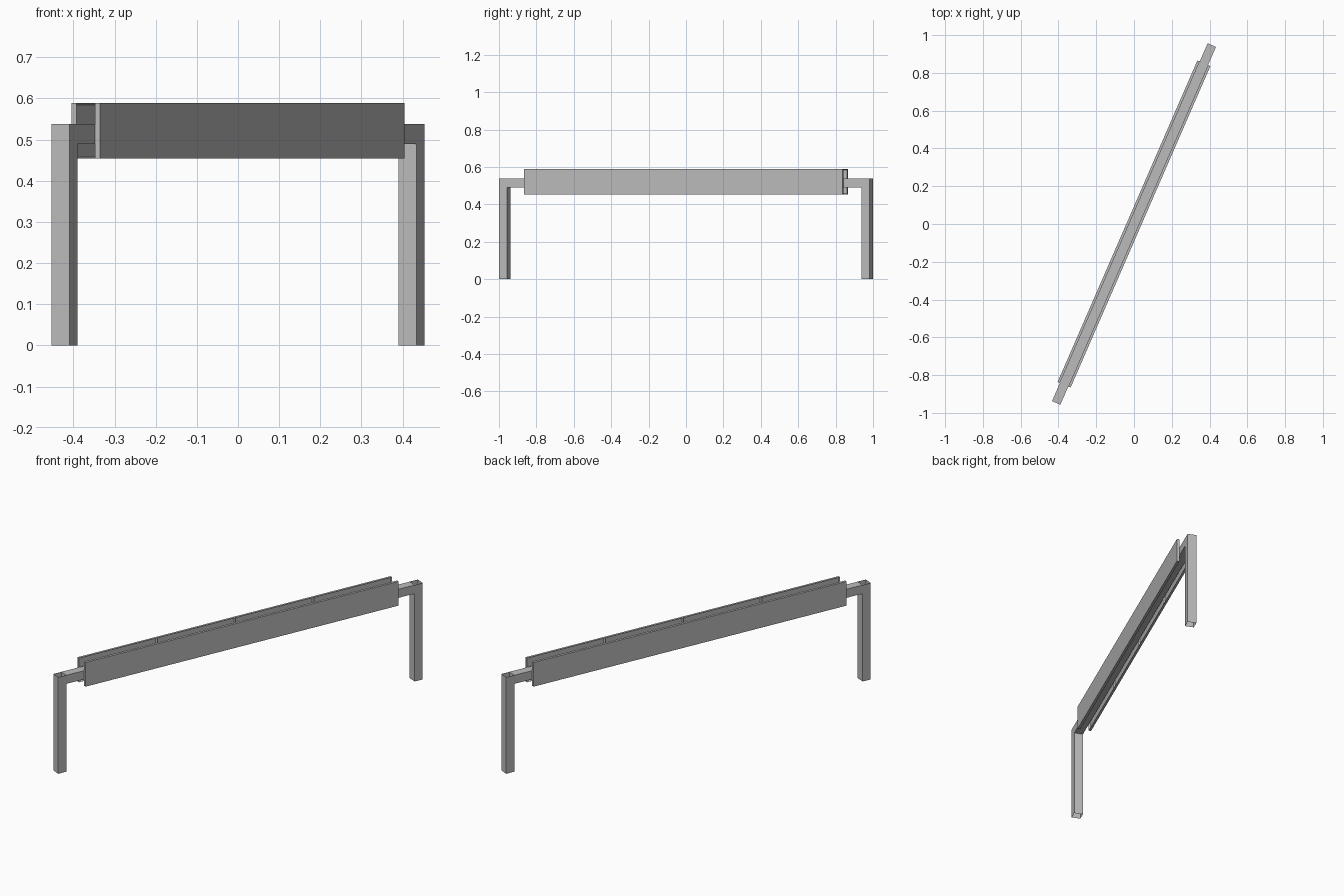
import bpy
import bmesh
import math
from mathutils import Matrix, Vector

cube = bpy.data.objects.get("Cube")
if cube:
    bpy.data.objects.remove(cube, do_unlink=True)

HALF_LENGTH = 1.081    # half of the whole barrier, along its own axis
TUBE = 0.048           # square tube width
TOP = 0.538            # top of the frame
PANEL_HALF = 0.928
PANEL_LOW, PANEL_HIGH = 0.454, 0.589
PANEL_THICK = 0.0135
TURN = Matrix.Rotation(math.radians(66.5), 4, "Z")

grey = bpy.data.materials.new("plain_grey")
grey.use_nodes = True
grey.diffuse_color = (0.5, 0.5, 0.5, 1)
grey.node_tree.nodes["Principled BSDF"].inputs["Base Color"].default_value = grey.diffuse_color


def box(low, high):
    """Return a bmesh box between two corners."""
    low, high = Vector(low), Vector(high)
    bm = bmesh.new()
    bmesh.ops.create_cube(bm, size=1)
    bmesh.ops.scale(bm, vec=high - low, verts=bm.verts)
    bmesh.ops.translate(bm, vec=(low + high) / 2, verts=bm.verts)
    return bm


def open_ends(bm, axis):
    """Remove the two caps across an axis, leaving a tube."""
    bm.normal_update()
    caps = [f for f in bm.faces if abs(f.normal[axis]) > 0.9]
    bmesh.ops.delete(bm, geom=caps, context="FACES")


def finish(name, bm, spin=0):
    """Turn the part into its place and make an object of it."""
    bm.transform(TURN @ Matrix.Rotation(spin, 4, "Z"))
    mesh = bpy.data.meshes.new(name)
    bm.to_mesh(mesh)
    bm.free()
    mesh.materials.append(grey)
    obj = bpy.data.objects.new(name, mesh)
    bpy.context.collection.objects.link(obj)


# Horizontal beam between the legs
inner = HALF_LENGTH - TUBE
beam = box((-inner, -TUBE / 2, TOP - TUBE), (inner, TUBE / 2, TOP))
open_ends(beam, 0)
finish("beam", beam)

for side, spin in (("front", math.pi), ("back", 0)):
    # Upright leg, an open square tube
    leg = box((inner, -TUBE / 2, 0), (HALF_LENGTH, TUBE / 2, TOP))
    open_ends(leg, 2)
    finish(side + "_leg", leg, spin)

for side, spin in (("right", 0), ("left", math.pi)):
    # Board with four recessed bays on its inner face
    panel = box((-PANEL_HALF, TUBE / 2, PANEL_LOW),
                (PANEL_HALF, TUBE / 2 + PANEL_THICK, PANEL_HIGH))
    for step in (-1, 0, 1):
        bmesh.ops.bisect_plane(
            panel, geom=panel.verts[:] + panel.edges[:] + panel.faces[:],
            plane_co=(step * PANEL_HALF / 2, 0, 0), plane_no=(1, 0, 0))
    panel.normal_update()
    bays = [f for f in panel.faces if f.normal.y < -0.9]
    bmesh.ops.inset_individual(panel, faces=bays, thickness=0.006, depth=-0.0085)
    finish(side + "_panel", panel, spin)
